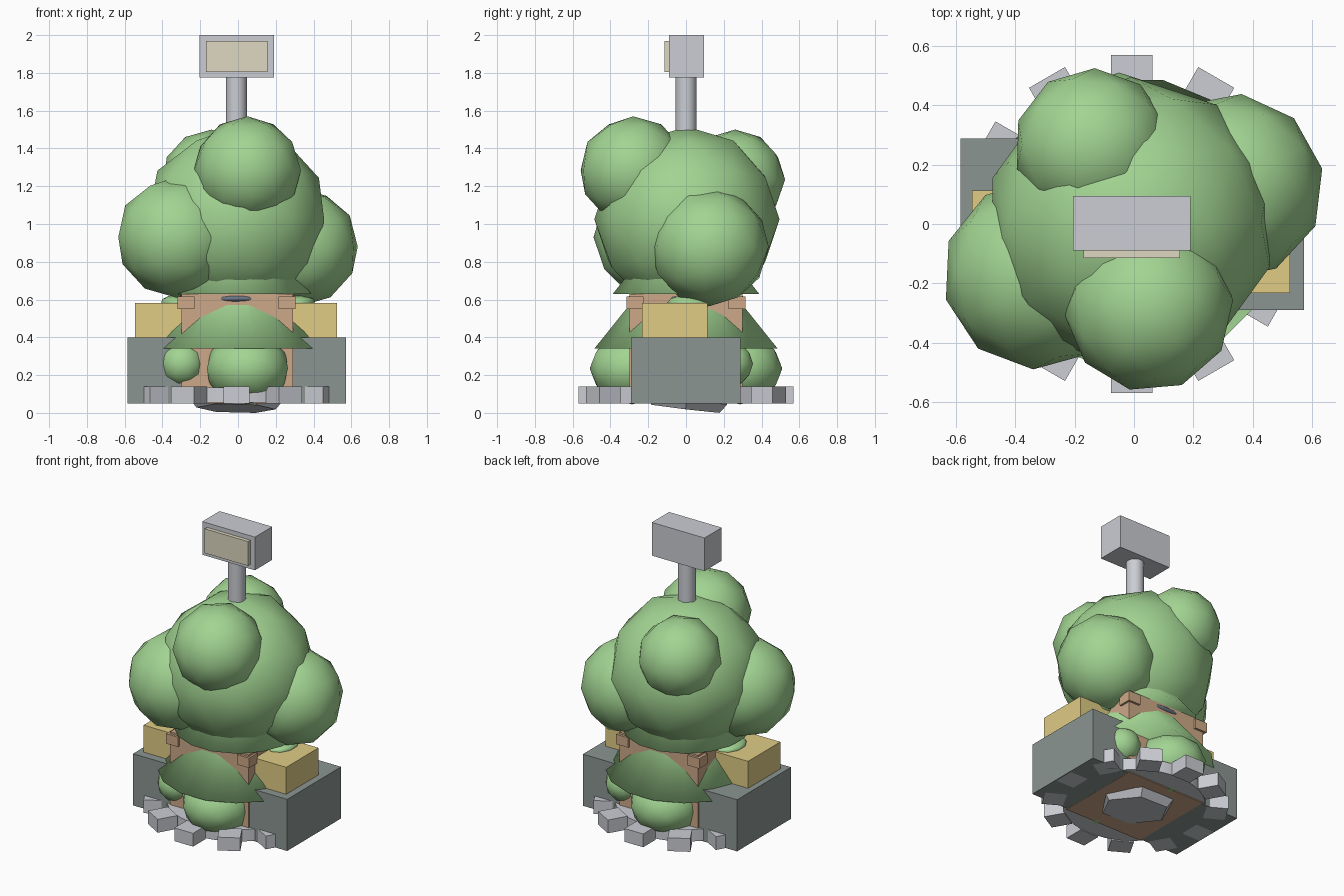
import bpy, math
from mathutils import Vector

cube = bpy.data.objects.get("Cube")
if cube:
    bpy.data.objects.remove(cube, do_unlink=True)


def material(name, rgb):
    lin = [((c / 255 + 0.055) / 1.055) ** 2.4 for c in rgb] + [1]
    m = bpy.data.materials.new(name)
    m.use_nodes = True
    m.diffuse_color = lin
    m.node_tree.nodes["Principled BSDF"].inputs["Base Color"].default_value = lin
    return m


leaf = material("leaf green", (162, 212, 146))
silver = material("silver grey", (203, 205, 211))
slate = material("slate grey", (139, 149, 146))
straw = material("straw yellow", (224, 204, 133))
wood = material("wood brown", (205, 169, 136))
cream = material("cream", (221, 216, 193))
steel = material("steel grey", (108, 117, 132))


def finish(name, mat, smooth_angle=0):
    ob = bpy.context.object
    ob.name = name
    ob.data.materials.append(mat)
    if smooth_angle:
        bpy.ops.object.shade_smooth_by_angle(angle=math.radians(smooth_angle))
    return ob


def box(name, lo, hi, mat, turn=0):
    lo, hi = Vector(lo), Vector(hi)
    bpy.ops.mesh.primitive_cube_add(size=1, location=(lo + hi) / 2, rotation=(0, 0, turn))
    bpy.context.object.scale = hi - lo
    return finish(name, mat)


def blob(name, center, radii, mat=leaf, turn=0, detail=2):
    bpy.ops.mesh.primitive_ico_sphere_add(subdivisions=detail, radius=1, location=center,
                                          rotation=(0, 0, turn))
    bpy.context.object.scale = radii if isinstance(radii, tuple) else (radii,) * 3
    return finish(name, mat, 40)


def cone(name, z0, z1, r0, r1, mat, sides, x=0, smooth_angle=40, tilt=(0, 0)):
    bpy.ops.mesh.primitive_cone_add(vertices=sides, radius1=r0, radius2=r1, depth=z1 - z0,
                                    location=(x, 0, (z0 + z1) / 2),
                                    rotation=(*tilt, math.pi / sides))
    return finish(name, mat, smooth_angle)


# Sign on its pole
box("sign_box", (-0.205, -0.09, 1.775), (0.19, 0.095, 2.0), silver)
box("sign_panel", (-0.17, -0.115, 1.805), (0.155, -0.085, 1.97), cream)
cone("sign_pole", 1.4, 1.78, 0.055, 0.055, silver, 24, -0.008)

# Tree crown
blob("crown", (-0.01, 0.005, 1.025), 0.49)
blob("crown_front", (0.05, -0.28, 1.285), 0.285, turn=0.4)
blob("crown_right", (-0.325, -0.17, 0.93), 0.32, turn=1.21)
blob("crown_left", (0.325, 0.125, 0.88), 0.315, turn=0.51)
blob("crown_back", (-0.14, 0.26, 1.235), 0.265, turn=0.6)

# Conical foliage skirts, softly shaded over the rim
cone("upper_skirt", 0.63, 1.1, 0.395, 0.02, leaf, 16, smooth_angle=180)
cone("lower_skirt", 0.34, 0.92, 0.495, 0.02, leaf, 16, smooth_angle=180)

# Trunk, base and crates
box("trunk", (-0.3, -0.3, 0.049), (0.29, 0.3, 0.63), wood)
box("base_block", (-0.585, -0.29, 0.05), (0.572, 0.288, 0.4), slate)
box("crate", (-0.545, -0.233, 0.4), (0.525, 0.113, 0.583), straw)
blob("trunk_disc", (-0.01, 0, 0.605), (0.312, 0.312, 0.055), steel, detail=4)
for sx in (-1, 1):
    for sy in (-1, 1):
        x, y = -0.008 + sx * 0.267, sy * 0.27
        box("corner_bracket", (x - 0.045, y - 0.045, 0.55), (x + 0.045, y + 0.045, 0.617), wood)

# Low bushes, repeated half a turn around the trunk
for s, turn in ((1, 0), (-1, math.pi)):
    blob("bush", (0.05 * s, -0.285 * s, 0.235), (0.225, 0.225, 0.19), turn=turn)
    blob("small_bush", (-0.295 * s, -0.235 * s, 0.26), 0.12, turn=turn)
    blob("crate_tuft", (0.32 * s, 0.02 * s, 0.585), (0.09, 0.12, 0.04), turn=turn)

# Ring with separate teeth
cone("ring", 0.055, 0.135, 0.44, 0.44, silver, 32)
for i in range(12):
    a = math.radians(30 * i)
    px, py = 0.503 * math.cos(a) - 0.008, 0.503 * math.sin(a)
    box("ring_tooth", (px - 0.067, py - 0.07, 0.05), (px + 0.067, py + 0.07, 0.14), silver, a)

# Tilted stone slab beneath the base, its lowest corner resting on the ground
stone = cone("under_stone", 0.02, 0.07, 0.21, 0.25, silver, 6, -0.01, 20, (-0.09, 0.08))
bpy.context.view_layer.update()
stone.location.z -= min((stone.matrix_world @ v.co).z for v in stone.data.vertices)
